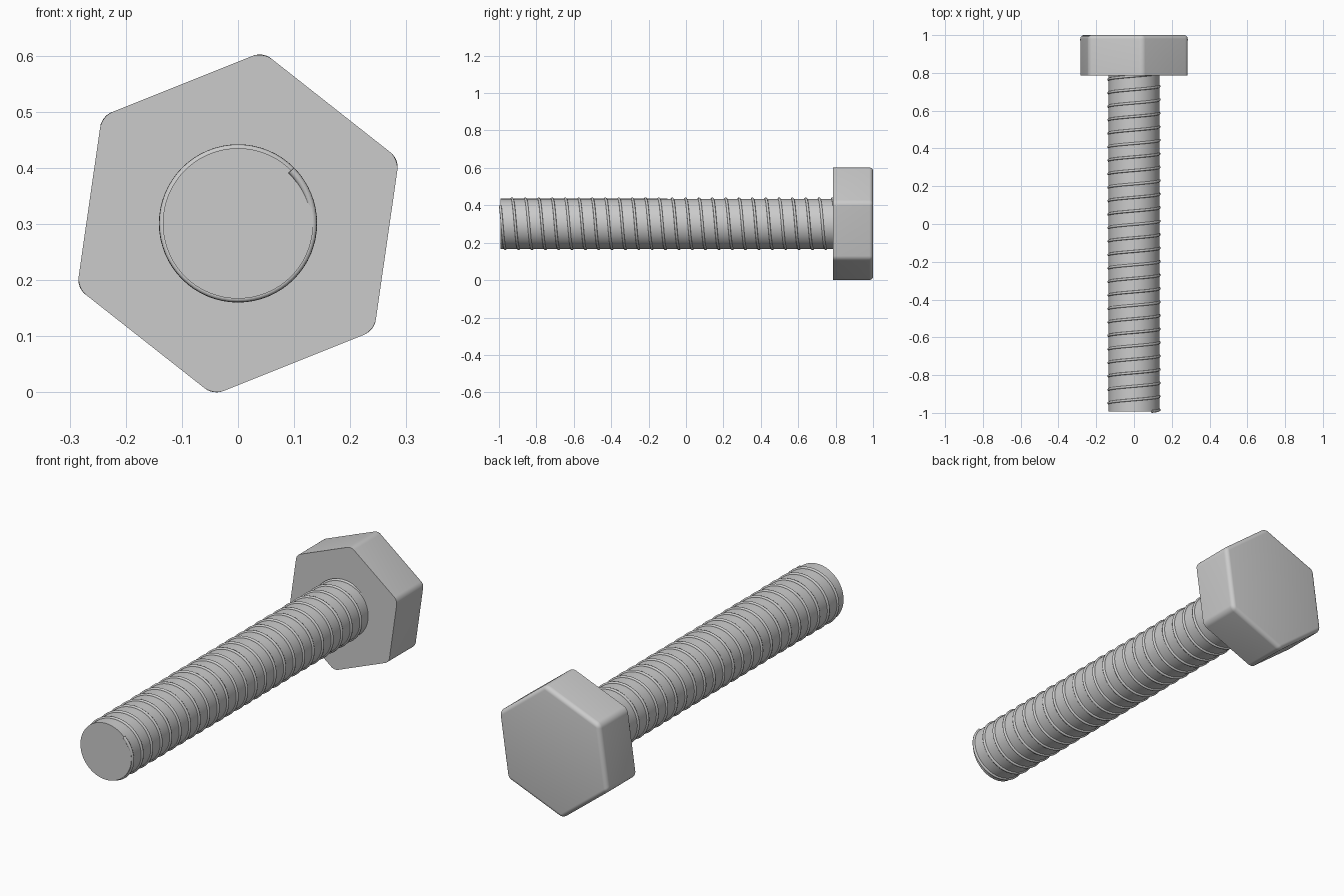
import bpy
import bmesh
from math import cos, sin, radians, pi
from mathutils import Matrix

cube = bpy.data.objects.get("Cube")
if cube:
    bpy.data.objects.remove(cube, do_unlink=True)

AXIS_Z = 0.301
FRONT, HEAD_FRONT, BACK = -0.993, 0.787, 1.0
SHAFT_R = 0.134
PITCH = 0.0714

steel = bpy.data.materials.new("steel grey")
steel.use_nodes = True
GREY = (0.6, 0.6, 0.6, 1)
steel.diffuse_color = GREY
steel.node_tree.nodes["Principled BSDF"].inputs["Base Color"].default_value = GREY


def finish(obj, angle=35):
    obj.data.materials.append(steel)
    bpy.ops.object.select_all(action='DESELECT')
    obj.select_set(True)
    bpy.context.view_layer.objects.active = obj
    bpy.ops.object.shade_smooth_by_angle(angle=radians(angle))


def prism(name, sides, radius, y0, y1, turn=0.0):
    """Capped prism lying along y, returned as an object and its bmesh."""
    bm = bmesh.new()
    bmesh.ops.create_cone(bm, cap_ends=True, segments=sides, radius1=radius,
                          radius2=radius, depth=y1 - y0)
    # first corner onto +x, axis onto y, then roll about the axis
    first = max(bm.verts, key=lambda v: v.co.x).co
    offset = Matrix.Rotation(-math_angle(first), 4, 'Z')
    lay = Matrix.Rotation(radians(90), 4, 'X')
    roll = Matrix.Rotation(-turn, 4, 'Y')
    place = Matrix.Translation((0, (y0 + y1) / 2, AXIS_Z))
    bmesh.ops.transform(bm, matrix=place @ roll @ lay @ offset, verts=bm.verts)
    mesh = bpy.data.meshes.new(name)
    obj = bpy.data.objects.new(name, mesh)
    bpy.context.collection.objects.link(obj)
    return obj, bm


def math_angle(v):
    return v.xy.angle_signed((1, 0)) if v.xy.length else 0.0


# Hexagonal head: every edge rounded except those on the underside
head, bm = prism("bolt_head", 6, 0.309, HEAD_FRONT, BACK, radians(21.8))
middle = (HEAD_FRONT + BACK) / 2
rounded = [e for e in bm.edges if max(v.co.y for v in e.verts) > middle]
bmesh.ops.bevel(bm, geom=rounded, offset=0.02, offset_type='OFFSET',
                segments=6, profile=0.5, affect='EDGES', clamp_overlap=True)
bm.to_mesh(head.data)
bm.free()
finish(head)

# Cylindrical shaft
shaft, bm = prism("bolt_shaft", 96, SHAFT_R, FRONT, HEAD_FRONT + 0.01)
bm.to_mesh(shaft.data)
bm.free()
finish(shaft)

# Helical thread: thin round ridge winding from the tip into the head
STEPS = 64
count = int((HEAD_FRONT + 0.01 - FRONT) / PITCH * STEPS)
curve = bpy.data.curves.new("thread_path", 'CURVE')
curve.dimensions = '3D'
curve.bevel_depth = 0.007
curve.bevel_resolution = 2
curve.use_fill_caps = True
spline = curve.splines.new('POLY')
spline.points.add(count)
for i, point in enumerate(spline.points):
    a = radians(45) - 2 * pi * i / STEPS
    point.co = (SHAFT_R * cos(a), FRONT + PITCH * i / STEPS,
                AXIS_Z + SHAFT_R * sin(a), 1)
thread = bpy.data.objects.new("bolt_thread", curve)
bpy.context.collection.objects.link(thread)
bpy.ops.object.select_all(action='DESELECT')
thread.select_set(True)
bpy.context.view_layer.objects.active = thread
bpy.ops.object.convert(target='MESH')
finish(bpy.context.view_layer.objects.active, 50)
